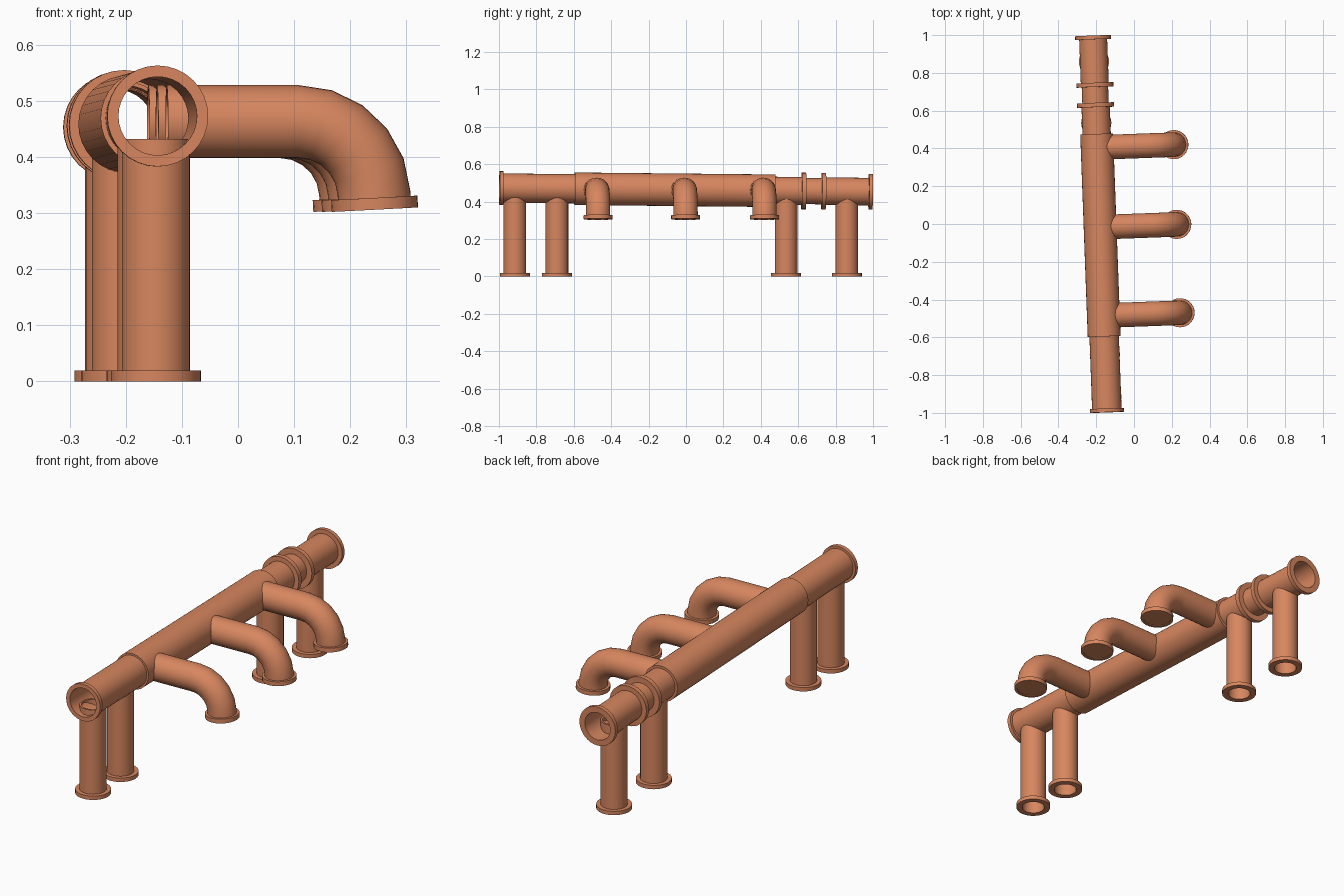
import bpy, bmesh
from math import sin, cos, pi, radians
from mathutils import Vector

if "Cube" in bpy.data.objects:
    bpy.data.objects.remove(bpy.data.objects["Cube"])

SIDES = 32
copper = bpy.data.materials.new("copper_paint")
copper.diffuse_color = (0.68, 0.24, 0.115, 1)
copper.use_nodes = True
copper.node_tree.nodes["Principled BSDF"].inputs["Base Color"].default_value = copper.diffuse_color


def axis(y):
    """Centre of the slightly skewed main line at a given y."""
    return Vector((-0.18 - 0.037 * y, y, 0.463 - 0.01 * y))


RUN = (axis(1) - axis(-1)).normalized()
OUT = Vector((1, 0.037, 0)).normalized()
UP = Vector((0, 0, 1))


def sweep(name, stations, side, closed=True):
    """Skin circular rings given as (centre, direction, radius).
    A closed sweep joins last ring to first, giving a hollow wall."""
    bm = bmesh.new()
    rings = []
    for c, d, r in stations:
        v = d.cross(side).normalized()
        u = v.cross(d).normalized()
        rings.append([bm.verts.new(c + r * (cos(a) * u + sin(a) * v))
                      for a in (2 * pi * i / SIDES for i in range(SIDES))])
    pairs = list(zip(rings, rings[1:]))
    if closed:
        pairs.append((rings[-1], rings[0]))
    else:
        bm.faces.new(rings[0])
        bm.faces.new(rings[-1])
    for a, b in pairs:
        for i in range(SIDES):
            j = (i + 1) % SIDES
            bm.faces.new((a[i], a[j], b[j], b[i]))
    bmesh.ops.recalc_face_normals(bm, faces=bm.faces)
    me = bpy.data.meshes.new(name)
    bm.to_mesh(me)
    bm.free()
    ob = bpy.data.objects.new(name, me)
    bpy.context.collection.objects.link(ob)
    me.materials.append(copper)
    bpy.ops.object.select_all(action='DESELECT')
    ob.select_set(True)
    bpy.context.view_layer.objects.active = ob
    bpy.ops.object.shade_smooth_by_angle(angle=radians(35))
    return ob


def run_tube(name, y0, y1, r_out, r_in):
    """Hollow tube or ring along the main line."""
    a, b = axis(y0), axis(y1)
    sweep(name, [(a, RUN, r_out), (b, RUN, r_out), (b, RUN, r_in), (a, RUN, r_in)], UP)


# Main line: front pipe, wide body, rear pipes
run_tube("front_pipe", -0.995, -0.58, 0.078, 0.070)
run_tube("wide_body_pipe", -0.595, 0.475, 0.087, 0.079)
run_tube("rear_inner_pipe", 0.46, 0.63, 0.075, 0.068)
run_tube("coupling_pipe", 0.63, 0.735, 0.070, 0.064)
run_tube("rear_outer_pipe", 0.735, 0.995, 0.074, 0.067)

# Body end shoulders
run_tube("front_shoulder", -0.596, -0.588, 0.087, 0.070)
run_tube("rear_shoulder", 0.468, 0.476, 0.087, 0.068)

# Flanges on the main line
run_tube("front_end_flange", -0.997, -0.977, 0.090, 0.070)
run_tube("coupling_flange_front", 0.618, 0.641, 0.098, 0.066)
run_tube("coupling_flange_rear", 0.725, 0.747, 0.098, 0.066)
run_tube("rear_end_flange", 0.977, 0.997, 0.095, 0.067)

# Hollow legs with foot flanges, reaching just inside the main line
for n, y in enumerate((-0.915, -0.69, 0.535, 0.86), 1):
    x = axis(y).x
    profile = [(0.0, 0.080), (0.019, 0.080), (0.019, 0.0605), (0.432, 0.0605),
               (0.432, 0.052), (0.0, 0.052)]
    sweep(f"leg_{n}", [(Vector((x, y, z)), UP, r) for z, r in profile], OUT)

# Side outlets: straight run, elbow down, end flange and recessed cap
BEND, TURN, STEPS = 0.135, radians(87), 5
SIDE = OUT.cross(UP)
for n, y in enumerate((-0.485, -0.017, 0.405), 1):
    base = axis(y)
    base.z = 0.463
    path = [(base + OUT * 0.035, OUT)]
    for i in range(STEPS + 1):
        t = TURN * i / STEPS
        path.append((base + OUT * (0.27 + BEND * sin(t)) - UP * BEND * (1 - cos(t)),
                     OUT * cos(t) - UP * sin(t)))
    end, down = path[-1]
    path.append((end + down * 0.025, down))
    sweep(f"outlet_{n}", [(c, d, 0.065) for c, d in path]
          + [(c, d, 0.058) for c, d in reversed(path)], SIDE)
    ring = [(0.008, 0.077), (0.029, 0.077), (0.029, 0.064), (0.008, 0.064)]
    sweep(f"outlet_flange_{n}", [(end + down * s, down, r) for s, r in ring], SIDE)
    sweep(f"outlet_cap_{n}", [(end + down * s, down, 0.0645) for s in (0.016, 0.026)],
          SIDE, closed=False)
